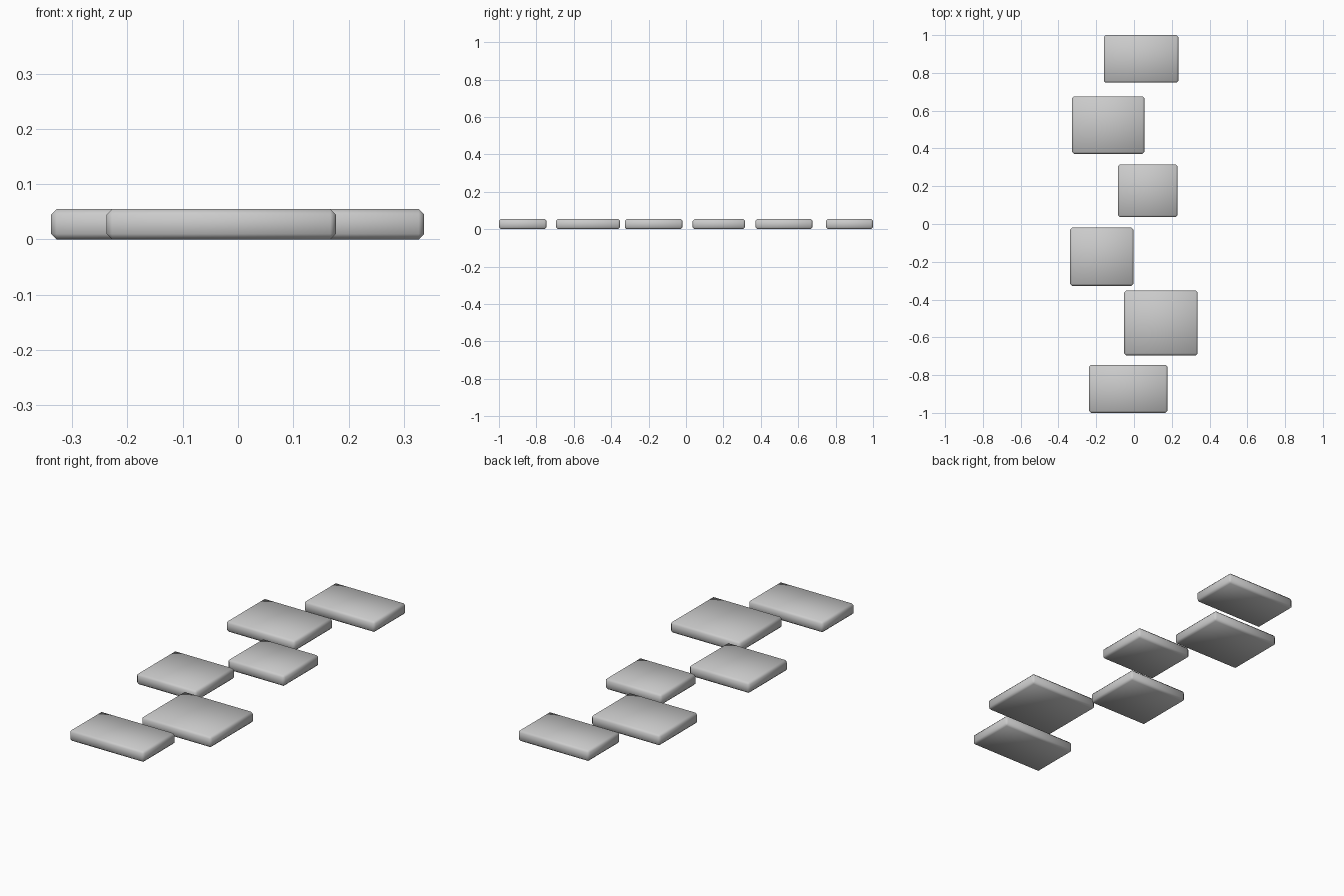
import bpy

if "Cube" in bpy.data.objects:
    bpy.data.objects.remove(bpy.data.objects["Cube"])

HEIGHT = 0.055
BEVEL = 0.01

# Footprint of each stepping stone: x min, x max, y min, y max
STONES = [
    (-0.238, 0.177, -1.0, -0.746),
    (-0.052, 0.337, -0.695, -0.353),
    (-0.338, -0.003, -0.327, -0.019),
    (-0.085, 0.231, 0.036, 0.316),
    (-0.328, 0.055, 0.371, 0.676),
    (-0.16, 0.235, 0.748, 1.0),
]


def stone(name, x0, x1, y0, y1):
    bpy.ops.mesh.primitive_cube_add(
        size=1, location=((x0 + x1) / 2, (y0 + y1) / 2, HEIGHT / 2))
    ob = bpy.context.object
    ob.name = name
    ob.scale = (x1 - x0, y1 - y0, HEIGHT)
    bpy.ops.object.transform_apply(location=False, rotation=False, scale=True)
    # Chamfered rim, softly shaded
    bevel = ob.modifiers.new("chamfer", 'BEVEL')
    bevel.width = BEVEL
    bevel.segments = 1
    bevel.limit_method = 'NONE'
    bpy.ops.object.shade_smooth()
    return ob


# Staggered path, front to back
for i, footprint in enumerate(STONES, 1):
    stone(f"stepping_stone_{i}", *footprint)
